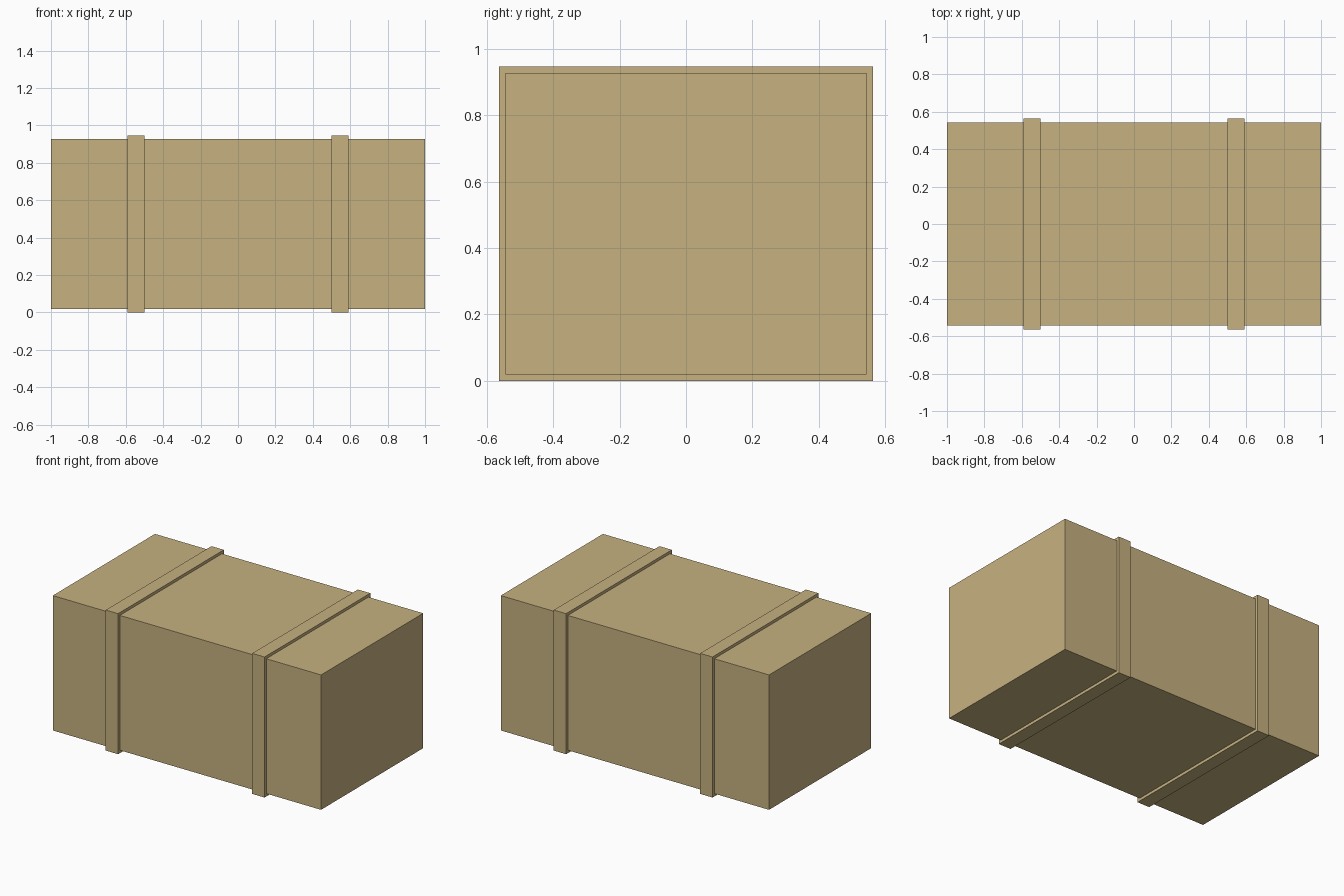
import bpy

if "Cube" in bpy.data.objects:
    bpy.data.objects.remove(bpy.data.objects["Cube"])

# Single cardboard-tan colour
tan = bpy.data.materials.new("tan")
tan.diffuse_color = (0.571, 0.445, 0.216, 1.0)
tan.use_nodes = True
tan.node_tree.nodes["Principled BSDF"].inputs["Base Color"].default_value = tan.diffuse_color

HEIGHT = 0.947   # overall height, including the straps
LIP = 0.019      # how far the straps stand out from the box


def block(name, x, size):
    """Flat-faced block centred on the crate's long axis."""
    bpy.ops.mesh.primitive_cube_add(size=1, location=(x, 0, HEIGHT / 2))
    ob = bpy.context.object
    ob.name = name
    ob.scale = size
    bpy.ops.object.transform_apply(location=False, rotation=False, scale=True)
    ob.data.materials.append(tan)
    return ob


# Main body of the crate
block("crate_body", 0, (2.0, 1.126 - 2 * LIP, HEIGHT - 2 * LIP))

# Two straps wrapping all the way round
for side, name in ((-1, "left_strap"), (1, "right_strap")):
    block(name, side * 0.546, (0.092, 1.126, HEIGHT))
